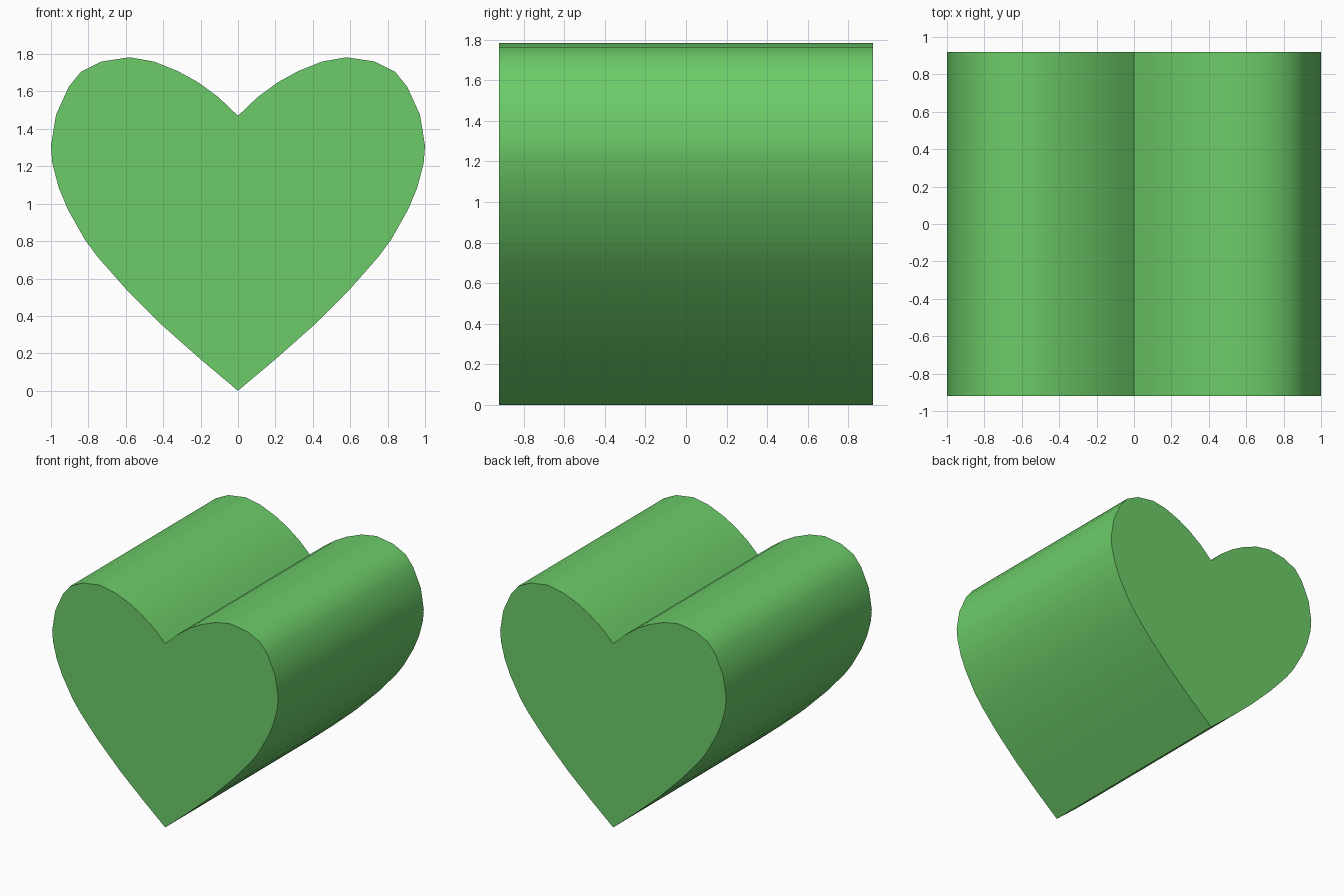
import bpy, bmesh, math

if "Cube" in bpy.data.objects:
    bpy.data.objects.remove(bpy.data.objects["Cube"])

HALF_DEPTH = 0.92

# Right half of the heart outline (x, z), from bottom tip to top notch
half = [(0, 0), (0.2, 0.168), (0.405, 0.35), (0.6, 0.545), (0.75, 0.715),
        (0.82, 0.81), (0.91, 0.97), (0.96, 1.09), (0.993, 1.22), (1.0, 1.31),
        (0.973, 1.475), (0.905, 1.625), (0.84, 1.705), (0.73, 1.76),
        (0.58, 1.783), (0.45, 1.76), (0.32, 1.708), (0.215, 1.65),
        (0.105, 1.57), (0, 1.47)]
outline = half + [(-x, z) for x, z in reversed(half[1:-1])]

# Heart-shaped prism: front cap extruded to the back
bm = bmesh.new()
front = bm.faces.new([bm.verts.new((x, -HALF_DEPTH, z)) for x, z in outline])
ext = bmesh.ops.extrude_face_region(bm, geom=[front], use_keep_orig=True)
back = [g for g in ext["geom"] if isinstance(g, bmesh.types.BMVert)]
bmesh.ops.translate(bm, verts=back, vec=(0, 2 * HALF_DEPTH, 0))
bmesh.ops.recalc_face_normals(bm, faces=bm.faces)
mesh = bpy.data.meshes.new("heart_block")
bm.to_mesh(mesh)
bm.free()

heart = bpy.data.objects.new("heart_block", mesh)
bpy.context.collection.objects.link(heart)

# Green material
green = bpy.data.materials.new("green")
green.diffuse_color = (0.15, 0.6, 0.14, 1)
green.use_nodes = True
green.node_tree.nodes["Principled BSDF"].inputs["Base Color"].default_value = green.diffuse_color
mesh.materials.append(green)

# Smooth lobes, crisp caps, tip and notch
bpy.context.view_layer.objects.active = heart
heart.select_set(True)
bpy.ops.object.shade_smooth_by_angle(angle=math.radians(35))
